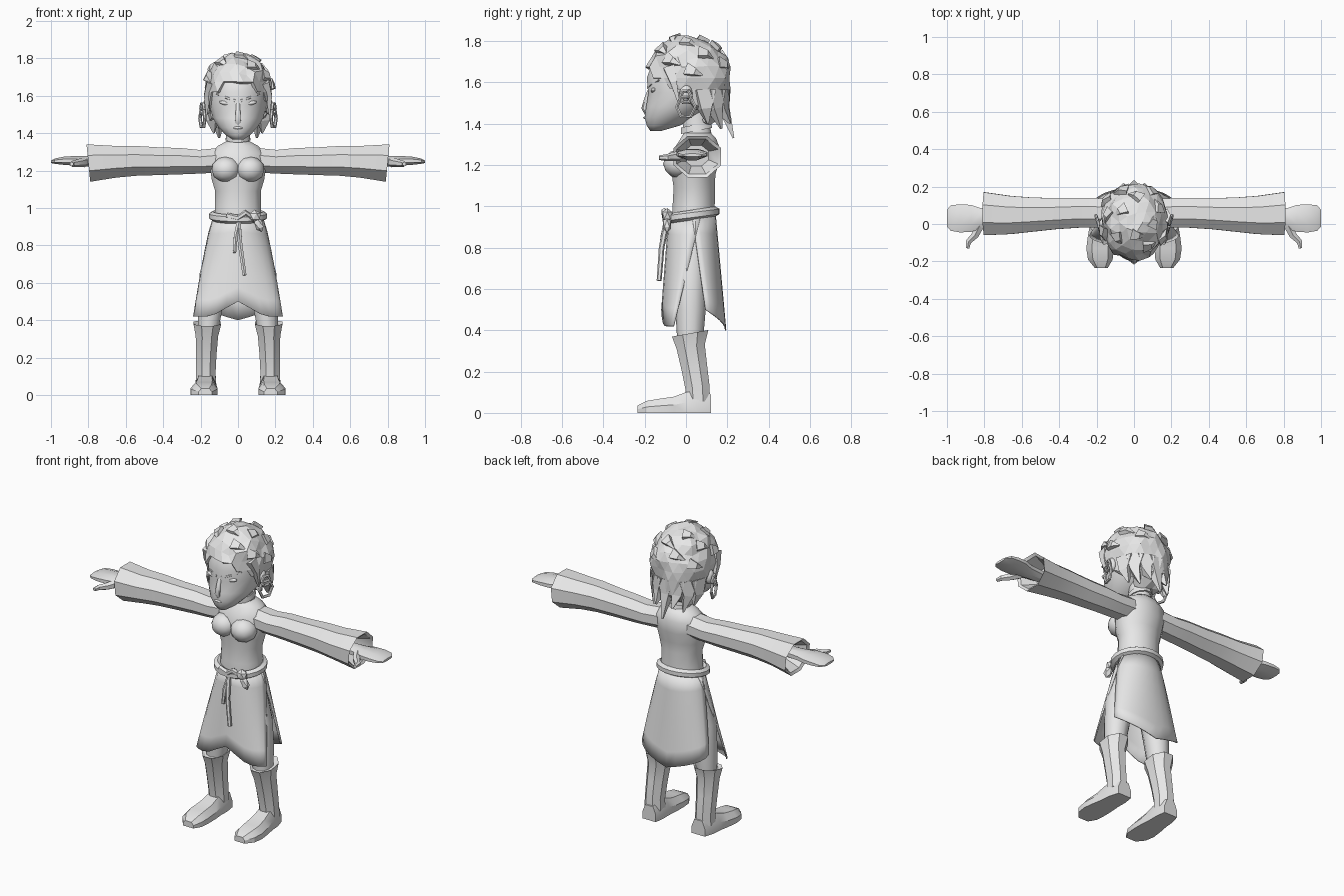
import bpy, bmesh, math, random
from mathutils import Vector, Matrix

random.seed(7)
if "Cube" in bpy.data.objects:
    bpy.data.objects.remove(bpy.data.objects["Cube"])

GREY = (0.8, 0.8, 0.8, 1)
grey = bpy.data.materials.new("plain grey")
grey.use_nodes = True
grey.diffuse_color = GREY
grey.node_tree.nodes["Principled BSDF"].inputs["Base Color"].default_value = GREY


def finish(name, bm, mirror=False, smooth=30, thick=0):
    """Turn a bmesh into a shaded object, with optional mirror and thickness."""
    bmesh.ops.recalc_face_normals(bm, faces=bm.faces)
    mesh = bpy.data.meshes.new(name)
    bm.to_mesh(mesh)
    bm.free()
    mesh.materials.append(grey)
    ob = bpy.data.objects.new(name, mesh)
    bpy.context.collection.objects.link(ob)
    if smooth:
        bpy.ops.object.select_all(action="DESELECT")
        ob.select_set(True)
        bpy.context.view_layer.objects.active = ob
        bpy.ops.object.shade_smooth_by_angle(angle=math.radians(smooth))
    if thick:
        ob.modifiers.new("Thickness", "SOLIDIFY").thickness = thick
    if mirror:
        ob.modifiers.new("Mirror", "MIRROR")
    return ob


def loft(name, rings, closed=False, caps=True, **opts):
    """Skin a list of equal-sized point rings."""
    bm = bmesh.new()
    rows = [[bm.verts.new(p) for p in ring] for ring in rings]
    n = len(rows[0])
    pairs = list(zip(rows, rows[1:]))
    if closed:
        pairs.append((rows[-1], rows[0]))
    for a, b in pairs:
        for i in range(n):
            j = (i + 1) % n
            bm.faces.new((a[i], a[j], b[j], b[i]))
    if caps and not closed:
        bm.faces.new(rows[0])
        bm.faces.new(rows[-1])
    return finish(name, bm, **opts)


def circle(n):
    """Unit polygon with flat sides towards the axes."""
    angles = [(i + 0.5) * math.tau / n for i in range(n)]
    return [(math.cos(a) / math.cos(math.pi / n), math.sin(a) / math.cos(math.pi / n))
            for a in angles]


def upright(name, specs, n=12, tilt=0, **opts):
    """Loft up z from (z, x, y, radius x, radius y)."""
    loft(name, [[(x + c * rx, y + s * ry, z + tilt * s * ry) for c, s in circle(n)]
                for z, x, y, rx, ry in specs], **opts)


def sideways(name, specs, n=8, tilt=0, **opts):
    """Loft along x from (x, y, z, radius y, radius z)."""
    loft(name, [[(x + tilt * s * rz, y + c * ry, z + s * rz) for c, s in circle(n)]
                for x, y, z, ry, rz in specs], mirror=True, **opts)


def tube(name, points, radius, ref=(0, 0, 1), closed=False, n=6, taper=1, **opts):
    """Loft a round section along a path."""
    pts, rings = [Vector(p) for p in points], []
    last = len(pts) - 1
    for i, p in enumerate(pts):
        ahead = pts[(i + 1) % len(pts)] if closed else pts[min(i + 1, last)]
        behind = pts[i - 1] if closed else pts[max(i - 1, 0)]
        t = (ahead - behind).normalized()
        side = t.cross(Vector(ref)).normalized()
        up = side.cross(t)
        r = radius * (1 + (taper - 1) * i / last)
        rings.append([p + (side * c + up * s) * r for c, s in circle(n)])
    loft(name, rings, closed=closed, **opts)


def ball(name, centre, size, turn=0, detail=2, **opts):
    bm = bmesh.new()
    matrix = (Matrix.Translation(centre) @ Matrix.Rotation(turn, 4, "Y")
              @ Matrix.Diagonal((*size, 1)))
    bmesh.ops.create_icosphere(bm, subdivisions=detail, radius=1, matrix=matrix)
    finish(name, bm, **opts)


# Torso, bust, neck and collar
upright("torso", [(.78, 0, .03, .13, .09), (.92, 0, .035, .13, .105),
                  (1, 0, .037, .122, .102), (1.09, 0, .04, .122, .1),
                  (1.15, 0, .037, .14, .105), (1.22, 0, .045, .15, .115),
                  (1.29, 0, .055, .15, .105), (1.33, 0, .06, .11, .085),
                  (1.355, 0, .055, .065, .065)], smooth=45)
ball("bust", (.065, -.035, 1.205), (.078, .076, .07), mirror=True, smooth=45)
upright("neck", [(1.32, 0, .06, .066, .07), (1.39, 0, .05, .056, .065),
                 (1.47, 0, .04, .054, .064)], smooth=45)
upright("collar", [(1.365, 0, .052, .066, .075), (1.395, 0, .048, .062, .072)], tilt=.2)

# Sleeves with open cuffs
sideways("sleeve", [(.1, .06, 1.255, .075, .065), (.2, .06, 1.247, .078, .063),
                    (.3, .06, 1.25, .08, .07), (.42, .055, 1.25, .083, .074),
                    (.55, .05, 1.252, .092, .08), (.66, .048, 1.247, .102, .085),
                    (.8, .055, 1.24, .115, .1), (.79, .055, 1.24, .1, .085),
                    (.7, .05, 1.245, .06, .05)], tilt=.1)

# Hands and thumbs
sideways("hand", [(.7, .035, 1.25, .04, .028), (.82, .03, 1.25, .055, .028),
                  (.87, .03, 1.252, .072, .026), (.93, .03, 1.252, .075, .022),
                  (.98, .032, 1.25, .068, .014), (1, .03, 1.247, .045, .007)])
tube("thumb", [(.82, 0, 1.245), (.85, -.06, 1.24), (.885, -.095, 1.235), (.89, -.13, 1.235)],
     .024, taper=.4, mirror=True)

# Legs, boot shafts and feet
upright("leg", [(.88, .075, .03, .065, .08), (.65, .125, .02, .08, .078),
                (.5, .145, .022, .07, .07), (.36, .158, .02, .055, .06)],
        n=10, mirror=True, smooth=45)
upright("boot_shaft", [(.05, .172, .058, .055, .058), (.12, .172, .056, .052, .058),
                       (.22, .17, .04, .055, .062), (.32, .166, .023, .06, .068),
                       (.385, .164, .02, .074, .088), (.375, .164, .02, .06, .07)],
        n=8, tilt=.18, mirror=True)
section = [(-1, 0), (1, 0), (1, .5), (.6, 1), (-.6, 1), (-1, .5)]
feet = [(.12, .168, .045, .09), (.06, .172, .058, .11), (0, .175, .06, .1),
        (-.06, .178, .068, .078), (-.13, .182, .073, .068), (-.19, .18, .066, .058),
        (-.235, .175, .035, .035)]
loft("foot", [[(x + a * w, y, b * h) for a, b in section] for y, x, w, h in feet], mirror=True)


# Split skirt: two curved panels with pointed hems
def panel(name, mid, edge, width, hem):
    bm = bmesh.new()
    cols, rows, grid = 12, 6, []
    for r in range(rows + 1):
        t = r / rows
        line = []
        for c in range(cols + 1):
            u = 2 * c / cols - 1
            a = u * math.pi / 2
            y0, y1 = mid[0] + mid[1] * t, edge[0] + edge[1] * t
            line.append(bm.verts.new(((.135 + width * t ** .8) * math.sin(a),
                                      y0 + (y1 - y0) * (1 - math.cos(a)),
                                      .95 + (hem(abs(u)) - .95) * t)))
        grid.append(line)
    for a, b in zip(grid, grid[1:]):
        for i in range(cols):
            bm.faces.new((a[i], a[i + 1], b[i + 1], b[i]))
    finish(name, bm, thick=.006)


panel("skirt_front", (-.085, -.035), (.07, -.13), .105, lambda u: .42 + max(0, .08 - .2 * u))
panel("skirt_back", (.145, .05), (.03, .065), .09, lambda u: .4 + .1 * u)

# Belt with knot and hanging ends
loop = [(.135 * math.cos(a), .025 + .117 * math.sin(a), .957 + .15 * .117 * math.sin(a))
        for a in (i * math.tau / 20 for i in range(20))]
tube("belt", loop, .021, closed=True)
ball("belt_knot", (.09, -.09, .955), (.036, .028, .036), detail=1, smooth=0)
ball("belt_knot_drop", (.112, -.092, .91), (.026, .022, .042), turn=-.4, detail=1, smooth=0)
tube("belt_bow", [(.07, -.09, .95), (.04, -.105, .975), (0, -.1, .945), (-.06, -.09, .96)],
     .014, smooth=0)
tube("belt_end_short", [(.01, -.09, .94), (-.012, -.112, .85), (-.018, -.122, .76)],
     .013, ref=(0, 1, 0), taper=.6)
tube("belt_end_long", [(0, -.09, .94), (.012, -.118, .8), (.035, -.13, .64)],
     .013, ref=(0, 1, 0), taper=.8)

# Head and facial features
upright("head", [(1.365, 0, -.145, .028, .028), (1.39, 0, -.11, .066, .08),
                 (1.43, 0, -.08, .103, .12), (1.48, 0, -.038, .135, .155),
                 (1.55, 0, 0, .153, .182), (1.62, 0, 0, .158, .19),
                 (1.7, 0, 0, .145, .16), (1.77, 0, .01, .1, .11)], n=16, smooth=60)
tube("nose", [(0, -.17, 1.57), (0, -.188, 1.52), (0, -.2, 1.475), (0, -.185, 1.455)],
     .01, ref=(0, 1, 0), taper=1.6, smooth=60)
ball("lips", (0, -.195, 1.428), (.026, .012, .008), smooth=60)
ball("eye", (.066, -.157, 1.56), (.037, .014, .012), turn=-.2, mirror=True, smooth=60)
tube("brow", [(.015, -.178, 1.573), (.06, -.168, 1.59), (.115, -.13, 1.612)],
     .01, taper=.5, mirror=True)
ball("ear", (.163, 0, 1.545), (.024, .032, .045), mirror=True, smooth=45)
for label, size, z in (("large", .045, 1.48), ("small", .027, 1.53)):
    hoop = [(.19 + .3 * size * math.cos(a), size * math.cos(a), z + 1.2 * size * math.sin(a))
            for a in (i * math.tau / 6 for i in range(6))]
    tube("earring_" + label, hoop, .008, ref=(1, 0, 0), closed=True, mirror=True)

# Faceted hair shell, open around the face
centre = Vector((0, .01, 1.62))
bm = bmesh.new()
bmesh.ops.create_icosphere(bm, subdivisions=3, radius=1)
for v in bm.verts:
    v.co *= random.uniform(.93, 1.05)
    v.co = centre + Vector((v.co.x * .182, v.co.y * .213, v.co.z * .207))
    if v.co.y > .06 and v.co.z < 1.55:
        v.co.z -= .05
        v.co.y += .015
doomed = []
for f in bm.faces:
    c = f.calc_center_median()
    if c.z < 1.685 - .94 * (c.y + .19) or (c.z < 1.46 and c.y < .1):
        doomed.append(f)
bmesh.ops.delete(bm, geom=doomed, context="FACES")
finish("hair", bm, smooth=0, thick=.02)

# Pointed locks around the nape and beside the ears
for i in range(7):
    a = math.pi * (.1 + .8 * i / 6)
    x, y = math.cos(a), math.sin(a)
    drop = 1.33 if i == 3 else 1.4 - .025 * (i % 2)
    tube("nape_lock", [(.12 * x, .05 + .11 * y, 1.55), (.145 * x, .05 + .135 * y, 1.47),
                       (.135 * x, .05 + .18 * y, drop)],
         .05, ref=(x, y, 0), taper=.08, n=4, smooth=0)
tube("temple_lock", [(.14, -.08, 1.67), (.166, -.06, 1.6), (.168, -.035, 1.5)],
     .028, ref=(1, 0, 0), taper=.15, n=4, mirror=True, smooth=0)

# Small tufts over the crown
for i in range(16):
    a, h = i * 2.4, .2 + .75 * i / 15
    out = Vector((math.cos(a) * math.sqrt(1 - h * h), math.sin(a) * math.sqrt(1 - h * h), h))
    root = centre + Vector((out.x * .165, out.y * .19, out.z * .19))
    if root.y > -.1 or root.z > 1.75:
        sweep = Vector((-math.sin(a), math.cos(a), -.4)) * .035
        tube("hair_tuft", [root, root + out * .022 + sweep, root + out * .014 + sweep * 2],
             .03, ref=out, taper=.1, n=4, smooth=0)
